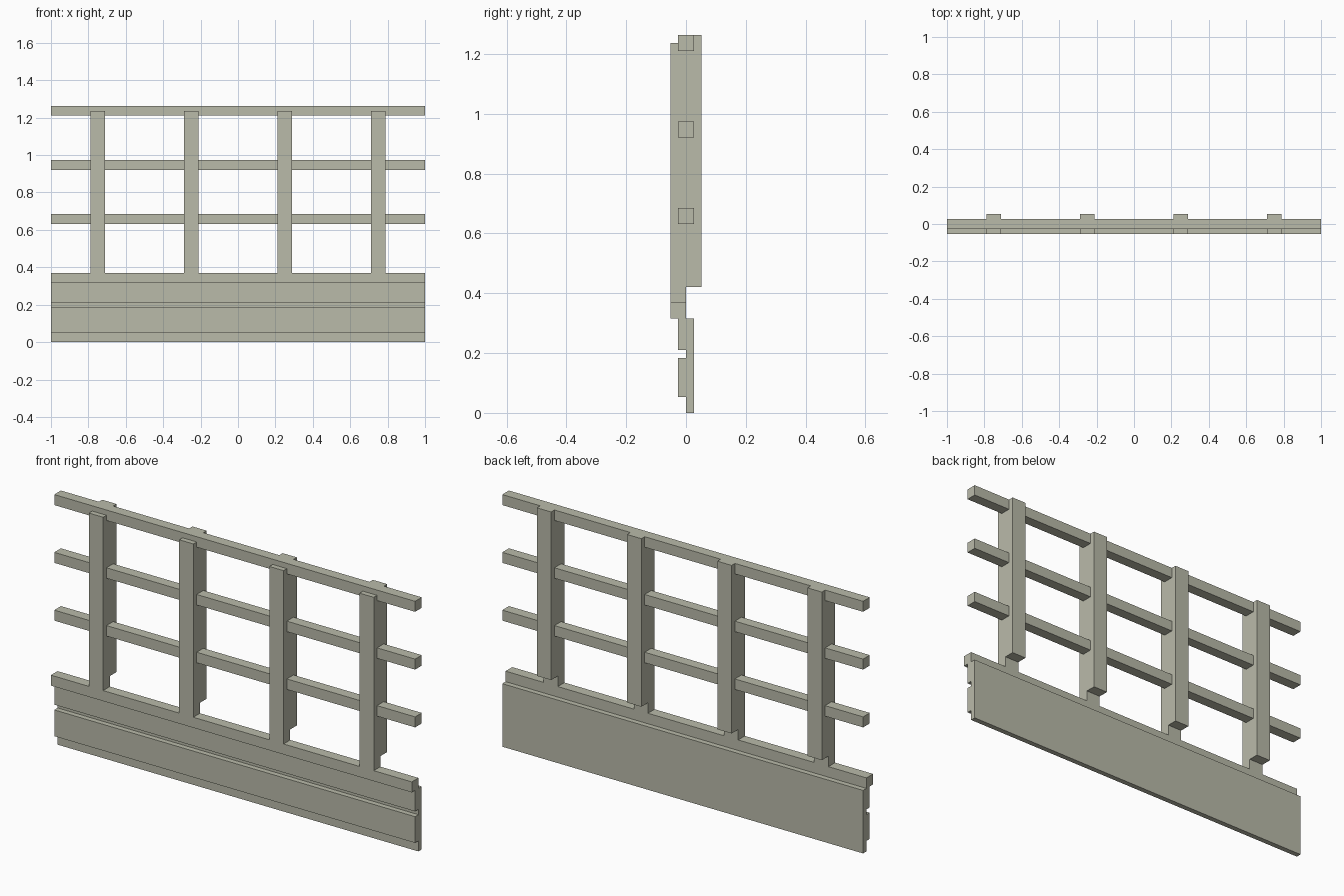
import bpy
import bmesh

cube = bpy.data.objects.get("Cube")
if cube:
    bpy.data.objects.remove(cube, do_unlink=True)

# All timber sizes are whole multiples of one module
U = 2 / 76

paint = bpy.data.materials.new("grey_green_paint")
paint.use_nodes = True
colour = (0.49, 0.495, 0.40, 1)
paint.diffuse_color = colour
paint.node_tree.nodes["Principled BSDF"].inputs["Base Color"].default_value = colour


def extrude_profile(name, profile, x0, x1):
    """Sweep a (y, z) side profile from x0 to x1, all in modules."""
    bm = bmesh.new()
    face = bm.faces.new([bm.verts.new((x0 * U, y * U, z * U)) for y, z in profile])
    swept = bmesh.ops.extrude_face_region(bm, geom=[face])
    verts = [g for g in swept["geom"] if isinstance(g, bmesh.types.BMVert)]
    bmesh.ops.translate(bm, verts=verts, vec=((x1 - x0) * U, 0, 0))
    bmesh.ops.recalc_face_normals(bm, faces=bm.faces[:])
    mesh = bpy.data.meshes.new(name)
    bm.to_mesh(mesh)
    bm.free()
    mesh.materials.append(paint)
    obj = bpy.data.objects.new(name, mesh)
    bpy.context.collection.objects.link(obj)
    return obj


# Solid base panel: back board, two front boards with a groove, and a cap
panel = [(1, 0), (1, 12), (0, 12), (0, 14), (-2, 14), (-2, 12), (-1, 12),
         (-1, 8), (0, 8), (0, 7), (-1, 7), (-1, 2), (0, 2), (0, 0)]
extrude_profile("base_panel", panel, -38, 38)

# Upright posts, stepped at the foot and notched around the top rail
post = [(-2, 14), (0, 14), (0, 16), (2, 16), (2, 48), (1, 48), (1, 47), (-2, 47)]
for i, x in enumerate((-28.5, -9.5, 9.5, 28.5)):
    extrude_profile(f"post_{i + 1}", post, x - 1.5, x + 1.5)

# Square horizontal rails
for name, z in (("lower_rail", 24), ("middle_rail", 35), ("top_rail", 46)):
    extrude_profile(name, [(-1, z), (1, z), (1, z + 2), (-1, z + 2)], -38, 38)
